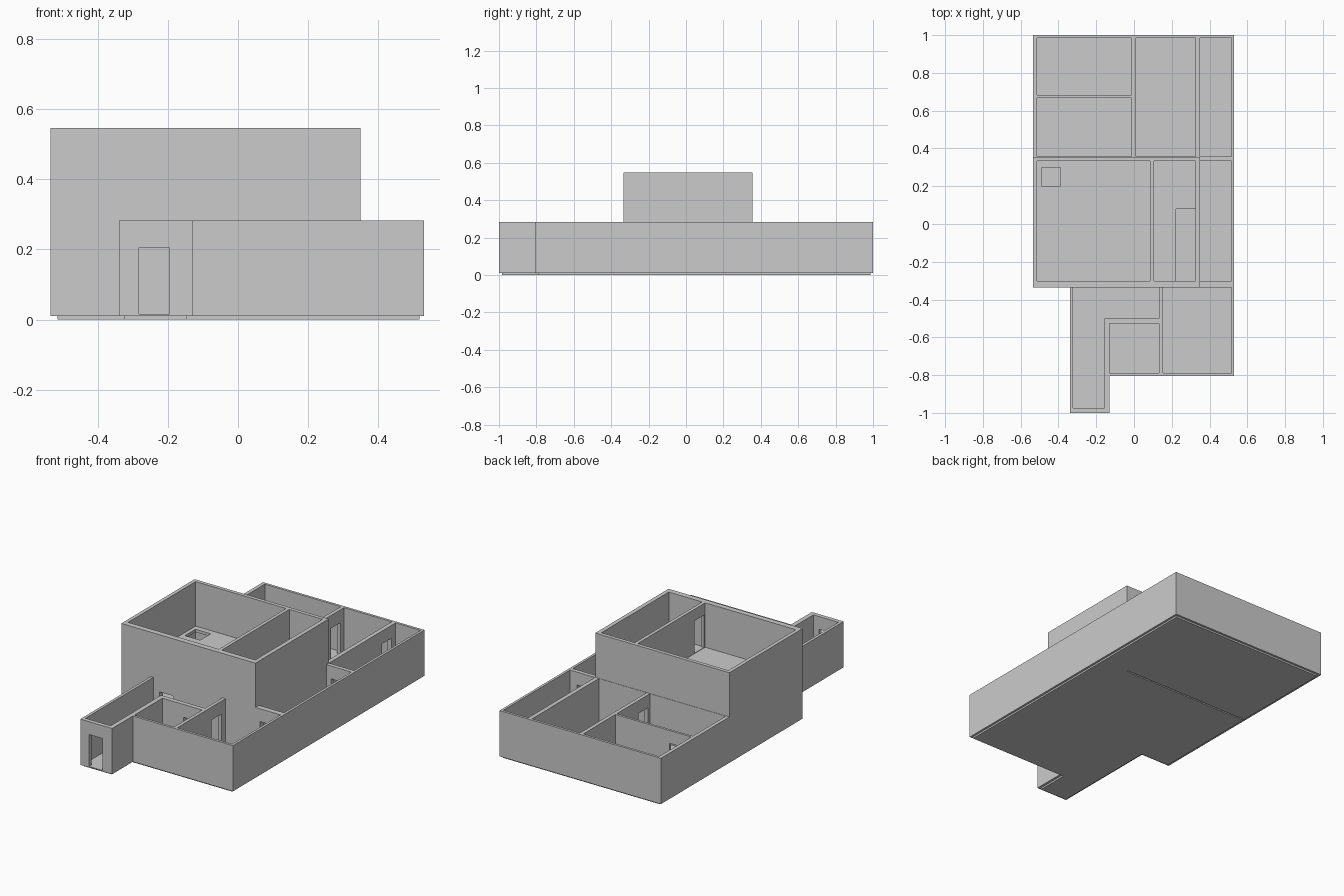
import bpy, bmesh

if "Cube" in bpy.data.objects:
    bpy.data.objects.remove(bpy.data.objects["Cube"])

Z0, Z1, Z2 = 0.01, 0.283, 0.547     # wall base, lower wall top, upper wall top
DOOR_H = 0.195


def make_object(name, bm):
    bmesh.ops.recalc_face_normals(bm, faces=bm.faces)
    me = bpy.data.meshes.new(name)
    bm.to_mesh(me)
    bm.free()
    ob = bpy.data.objects.new(name, me)
    bpy.context.collection.objects.link(ob)
    return ob


def prism(name, outline, z0, z1):
    bm = bmesh.new()
    face = bm.faces.new([bm.verts.new((x, y, z0)) for x, y in outline])
    ext = bmesh.ops.extrude_face_region(bm, geom=[face])
    verts = [v for v in ext["geom"] if isinstance(v, bmesh.types.BMVert)]
    bmesh.ops.translate(bm, verts=verts, vec=(0, 0, z1 - z0))
    if face.is_valid is False or len(bm.faces) < len(outline) + 2:
        bmesh.ops.holes_fill(bm, edges=bm.edges, sides=0)
    return make_object(name, bm)


def rect(x0, x1, y0, y1):
    return [(x0, y0), (x1, y0), (x1, y1), (x0, y1)]


def cut(ob, outlines, z0, z1):
    # subtract a list of vertical prisms
    for outline in outlines:
        cutter = prism("cutter", outline, z0, z1)
        mod = ob.modifiers.new("cut", "BOOLEAN")
        mod.operation, mod.solver, mod.object = "DIFFERENCE", "EXACT", cutter
        bpy.context.view_layer.update()
        ev = ob.evaluated_get(bpy.context.evaluated_depsgraph_get())
        me = bpy.data.meshes.new_from_object(ev)
        ob.modifiers.clear()
        ob.data = me
        bpy.data.objects.remove(cutter)


# Ground floor walls: full footprint with rooms and doorways removed
footprint = [(-.535, 1), (-.535, -.335), (-.34, -.335), (-.34, -1), (-.13, -1),
             (-.13, -.805), (.53, -.805), (.53, 1)]
ground_walls = prism("ground_walls", footprint, Z0, Z1)
rooms = [
    rect(-.513, -.012, .682, .985), rect(-.513, -.012, .357, .668),   # back left
    rect(.01, .325, .357, .985), rect(.35, .515, .357, .985),         # back right
    rect(-.513, .085, -.302, .333), rect(.105, .325, -.302, .333),    # middle
    rect(.35, .515, -.302, .333),                                     # side passage
    rect(.153, .515, -.79, -.335), rect(-.13, .133, -.79, -.527),     # front
    [(-.323, -.335), (-.323, -.975), (-.157, -.975), (-.157, -.5),
     (.133, -.5), (.133, -.335)],                                     # entry hall
]
cut(ground_walls, rooms, -.1, .4)
doors = [
    rect(-.283, -.195, -1.02, -.96),   # front door
    rect(-.283, -.195, -.345, -.29),   # hall to main room
    rect(.01, .1, -.535, -.49),
    rect(.125, .16, -.47, -.375),
    rect(.38, .47, -.345, -.29), rect(.38, .47, .32, .365),
    rect(.08, .11, -.29, -.2),
    rect(.32, .355, .855, .945),
    rect(-.02, .02, .86, .95), rect(-.02, .02, .375, .465),
    rect(-.46, -.37, .66, .69),
]
cut(ground_walls, doors, .016, .016 + DOOR_H - .005)

# Upper storey walls
upper_walls = prism("upper_walls", rect(-.535, .35, -.335, .355), Z1, Z2)
cut(upper_walls, [rect(-.513, .085, -.302, .333), rect(.105, .325, -.302, .333)], 0, 1)
cut(upper_walls, [rect(.07, .12, -.29, -.2)], Z1 + .002, Z1 + DOOR_H)

# Upper floor with a small opening and a stairwell opening
upper_floor = prism("upper_floor", rect(-.52, .335, -.315, .345), .265, Z1 - .001)
cut(upper_floor, [rect(-.49, -.39, .2, .3), rect(.222, .325, -.302, .08)], .2, .3)

# Ground slab, slightly inset, with a narrow joint under the middle wall
slab_outline = [(-.515, .987), (-.515, .349), (.335, .349), (.335, .34), (-.515, .34),
                (-.515, -.32), (-.325, -.32), (-.325, -.985), (-.145, -.985),
                (-.145, -.792), (.517, -.792), (.517, .987)]
ground_slab = prism("ground_slab", slab_outline, 0, .015)
